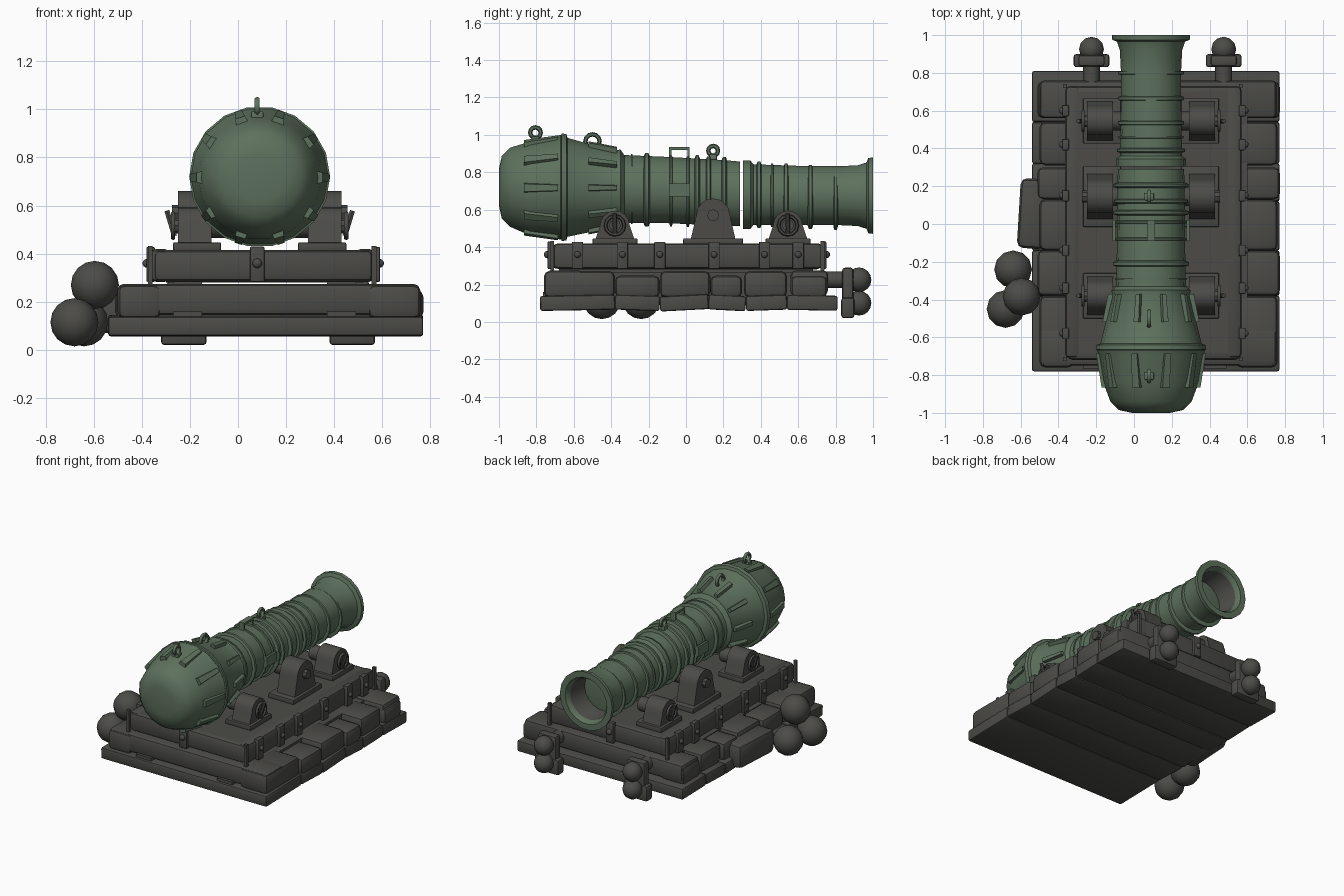
import bpy, bmesh, math
from mathutils import Vector, Matrix

cube = bpy.data.objects.get("Cube")
if cube:
    bpy.data.objects.remove(cube, do_unlink=True)


def material(name, rgb):
    m = bpy.data.materials.new(name)
    m.use_nodes = True
    m.diffuse_color = (*rgb, 1)
    m.node_tree.nodes["Principled BSDF"].inputs["Base Color"].default_value = (*rgb, 1)
    return m


GREEN = material("weathered green", (0.11, 0.165, 0.11))
GREY = material("dark iron grey", (0.072, 0.071, 0.064))
CX, CZ = 0.09, 0.70          # barrel axis


def finish(name, bm, mat, smooth=35):
    bmesh.ops.recalc_face_normals(bm, faces=bm.faces)
    me = bpy.data.meshes.new(name)
    bm.to_mesh(me)
    bm.free()
    ob = bpy.data.objects.new(name, me)
    bpy.context.collection.objects.link(ob)
    me.materials.append(mat)
    bpy.context.view_layer.objects.active = ob
    for o in bpy.context.selected_objects:
        o.select_set(False)
    ob.select_set(True)
    bpy.ops.object.shade_smooth_by_angle(angle=math.radians(smooth))
    return ob


def box(name, x, y, z, mat=GREY, bevel=0.0, rot=None):
    """Box from (min, max) ranges, optionally bevelled and rotated about its middle."""
    mid = Vector([sum(r) / 2 for r in (x, y, z)])
    size = [r[1] - r[0] for r in (x, y, z)]
    bm = bmesh.new()
    bmesh.ops.create_cube(bm, size=1, matrix=Matrix.Diagonal((*size, 1)))
    if bevel:
        bmesh.ops.bevel(bm, geom=bm.edges[:], offset=bevel, segments=2, profile=0.5, affect='EDGES')
    bm.transform(Matrix.Translation(mid) @ (rot or Matrix.Identity(4)))
    return finish(name, bm, mat)


def ball(name, pos, r, mat=GREY):
    bm = bmesh.new()
    bmesh.ops.create_uvsphere(bm, u_segments=12, v_segments=8, radius=r)
    bm.transform(Matrix.Translation(pos))
    return finish(name, bm, mat, 60)


def rod(name, pos, r, length, axis, mat=GREY, sides=12):
    bm = bmesh.new()
    bmesh.ops.create_cone(bm, cap_ends=True, segments=sides, radius1=r, radius2=r, depth=length)
    turn = Vector((0, 0, 1)).rotation_difference(Vector(axis)).to_matrix().to_4x4()
    bm.transform(Matrix.Translation(pos) @ turn)
    return finish(name, bm, mat)


def ring(name, pos, r, thick, mat, tilt=0.0, sides=12):
    """Torus whose hole runs along x."""
    bpy.ops.mesh.primitive_torus_add(major_segments=sides, minor_segments=6, major_radius=r,
                                     minor_radius=thick, location=pos,
                                     rotation=(tilt, math.radians(90), 0))
    ob = bpy.context.object
    ob.name = name
    ob.data.materials.append(mat)
    bpy.ops.object.shade_smooth_by_angle(angle=math.radians(60))


def lathe(name, profile, mat, sides=18):
    """Spin (y, radius, axis height) stations round the barrel axis."""
    bm = bmesh.new()
    loops = []
    for y, r, cz in profile:
        loops.append([bm.verts.new((CX + r * math.cos(2 * math.pi * i / sides), y,
                                    cz + r * math.sin(2 * math.pi * i / sides)))
                      for i in range(sides)])
    for a, b in zip(loops, loops[1:]):
        for i in range(sides):
            j = (i + 1) % sides
            bm.faces.new((a[i], a[j], b[j], b[i]))
    bm.faces.new(loops[0])
    bm.faces.new(loops[-1])
    return finish(name, bm, mat, 40)


# Barrel: rear piece with rounded breech, and front piece with flared, hollow muzzle
lathe("barrel_breech", [(-1, .10, .72), (-.985, .17, .72), (-.94, .215, .72), (-.86, .245, .715),
                        (-.83, .255, .715), (-.70, .275, .72), (-.67, .285, .72), (-.64, .27, .72),
                        (-.52, .24, .715), (-.38, .205, .715), (-.35, .21, .715), (-.33, .185, .71),
                        (-.1, .18, .705), (.2, .178, .69), (.29, .175, .685)], GREEN)
muzzle = lathe("barrel_muzzle", [(.305, .185, .68), (.345, .185, .68), (.36, .165, .68), (.6, .16, .677),
                                 (.82, .16, .675), (.92, .165, .675), (.965, .18, .675), (.975, .205, .675),
                                 (1, .207, .675), (1, .165, .675), (.97, .145, .675), (.45, .135, .675)], GREEN)
muzzle.data.materials.append(GREY)
for f in muzzle.data.polygons:      # dark bore
    c = f.center
    if c.y > .4 and math.hypot(c.x - CX, c.z - .675) < .152:
        f.material_index = 1

# Raised bands
for i, (y, r, w) in enumerate([(-.29, .19, .014), (-.21, .2, .035), (-.08, .192, .02), (.01, .192, .02),
                               (.06, .2, .03), (.12, .195, .03), (.205, .198, .03), (.39, .18, .03),
                               (.46, .172, .02), (.535, .175, .03), (.665, .175, .03), (.8, .174, .025)]):
    h = w / 2
    cz = .71 - .035 * (y + .3) / .8
    lathe(f"barrel_band_{i}", [(y - h, r - .02, cz), (y - h * .5, r, cz), (y + h * .5, r, cz),
                               (y + h, r - .02, cz)], GREEN)
lathe("breech_collar", [(-.67, .27, .72), (-.665, .293, .72), (-.64, .288, .72), (-.63, .26, .72)], GREEN)


# Raised longitudinal grips round the breech
def grips(name, y0, r0, y1, r1, count, width):
    for i in range(count):
        a = 2 * math.pi * (i + .5) / count
        bm = bmesh.new()
        bmesh.ops.create_cube(bm, size=1)
        for v in bm.verts:
            end = v.co.y > 0
            y, r = (y1, r1) if end else (y0, r0)
            w = width * (.8 if end else 1.1) * (.75 if v.co.z > 0 else 1)
            v.co = Vector((v.co.x * w, y, r + (.012 if v.co.z > 0 else -.02)))
        bm.transform(Matrix.Translation((CX, 0, .717)) @ Matrix.Rotation(a, 4, 'Y'))
        finish(f"{name}_{i}", bm, GREEN)


grips("breech_grip", -.865, .25, -.685, .278, 10, .05)
grips("neck_grip", -.52, .245, -.37, .215, 10, .035)

# Lifting rings and the square loop on top of the barrel
for i, (y, z, r) in enumerate([(-.805, 1.012, .028), (-.5, .965, .038), (.145, .915, .026)]):
    ring(f"lifting_ring_{i}", (CX - .01, y, z), r, .012, GREEN)
    box(f"ring_foot_{i}", (CX - .035, CX + .015), (y - .02, y + .02), (z - r - .04, z - r + .008), GREEN, .005)
box("loop_top", (CX - .02, CX + .02), (-.09, .02), (.92, .935), GREEN)
for y in (-.09, .008):
    box("loop_leg", (CX - .02, CX + .02), (y, y + .012), (.86, .93), GREEN)
for s in (-1, 1):
    box("loop_side", (CX + s * .195 - .008, CX + s * .195 + .008), (-.09, .02), (.67, .74), GREEN)

# Bottom planks laid across, slightly rolled
planks = [-.78, -.38, -.14, .12, .32, .54, .81]
for i, (a, b) in enumerate(zip(planks, planks[1:])):
    box(f"bottom_plank_{i}", (-.54, .77), (a, b), (.062, .142), GREY, .012,
        Matrix.Rotation(math.radians((1, -2, 3, -3, 2, -1)[i]), 4, 'X'))

# Upper layer: core, end beams and side beams broken into lengths
box("platform_core", (-.36, .6), (-.72, .72), (.12, .265))
for y in (-.75, .56):
    box("platform_end_beam", (-.5, .755), (y, y + .2), (.145, .275), GREY, .025)
for i, (a, b) in enumerate([(-.76, -.38), (-.38, -.14), (-.14, .13), (.13, .3), (.31, .54), (.56, .755)]):
    lift = .012 * (i % 2)
    box(f"side_beam_left_{i}", (.54, .76 + lift), (a, b), (.13, .272 - lift * 2), GREY, .03)
    box(f"side_beam_right_{i}", (-.5 - lift, -.32), (a, b), (.13, .272 - lift), GREY, .03)
box("fallen_timber", (-.61, -.46), (-.13, .24), (.07, .24), GREY, .035, Matrix.Rotation(-.06, 4, 'Z'))
for x in (-.21, .43):
    box("spacer_front", (x - .06, x + .06), (-.765, -.7), (.125, .16))
    box("spacer_upper", (x - .06, x + .06), (-.68, .68), (.265, .3))

# Carriage frame
box("carriage_deck", (-.3, .52), (-.68, .7), (.28, .415))
for x in (-.365, .485):
    box("carriage_rail", (x, x + .085), (-.71, .73), (.283, .42), GREY, .025)
for y in (-.72, .64):
    box("carriage_crossbeam", (-.35, .56), (y, y + .09), (.285, .415), GREY, .025)
for x in (-.365, .565):
    for y in (-.715, .73):
        box("corner_post", (x - .01, x + .01), (y - .01, y + .01), (.275, .432))

# Straps with round bolts
for s in (-1, 1):
    x = CX + .015 + s * .468
    for y in (-.58, -.34, -.14, .15, .42, .6):
        box("rail_strap", (x - .018, x + .018), (y - .03, y + .03), (.283, .428), GREY, .006)
        ball("strap_bolt", (x + s * .016, y, .36), .018)
for y in (-.725, .735):
    box("end_strap", (.05, .11), (y - .015, y + .015), (.283, .43), GREY, .006)
    ball("end_bolt", (.08, y + math.copysign(.015, y), .36), .02)


# Bearing brackets: round-topped cheek on a base plate, with pin and hanging ring
def bracket(s, y, half, top, wide):
    inner, outer = CX + s * .20, CX + s * .34
    r = half * .75
    zc = top - r
    pts = [(y - half, .44), (y - r, zc)]
    pts += [(y - r * math.cos(t * math.pi / 8), zc + r * math.sin(t * math.pi / 8)) for t in range(1, 8)]
    pts += [(y + r, zc), (y + half, .44)]
    bm = bmesh.new()
    f = bm.faces.new([bm.verts.new((inner, p, z)) for p, z in pts])
    ext = bmesh.ops.extrude_face_region(bm, geom=[f])["geom"]
    for v in ext:
        if isinstance(v, bmesh.types.BMVert):
            v.co.x = outer
    finish("bearing_cheek", bm, GREY)
    x0, x1 = sorted((CX + s * .16, CX + s * .36))
    box("bearing_base", (x0, x1), (y - wide, y + wide), (.41, .447), GREY, .006)
    rod("bearing_pin", (outer, y, zc), .032, .05, (s, 0, 0), GREY, 8)
    rod("bearing_axle", (CX + s * .2, y, zc), .05, .16, (s, 0, 0))
    return outer, zc


for s in (-1, 1):
    for y in (-.38, .545):
        x, z = bracket(s, y, .105, .595, .12)
        ring("bearing_ring", (x + s * .02, y, z), .05, .01, GREY)
        rod("ring_spike", (x + s * .03, y, z + .01), .012, .11, (.3 * s, 0, 1), GREY, 6)
    bracket(s, .145, .12, .66, .16)

# Rear hangers with paired shot
for x in (-.225, .475):
    rod("hanger_shaft", (x, .80, .225), .045, .16, (0, 1, 0))
    box("hanger_plate", (x - .07, x + .07), (.835, .895), (.02, .29), GREY, .015)
    box("hanger_shelf", (x - .095, x + .095), (.83, .9), (.02, .13), GREY, .015)
    for z in (.10, .225):
        rod("hanger_stub", (x, .92, z), .05, .07, (0, 1, 0))
        ball("hanger_shot", (x, .925, z), .066)

# Stacked shot beside the platform
for p in ((-.64, -.24, .115), (-.68, -.45, .115), (-.595, -.385, .27)):
    ball("stacked_shot", p, .1)
